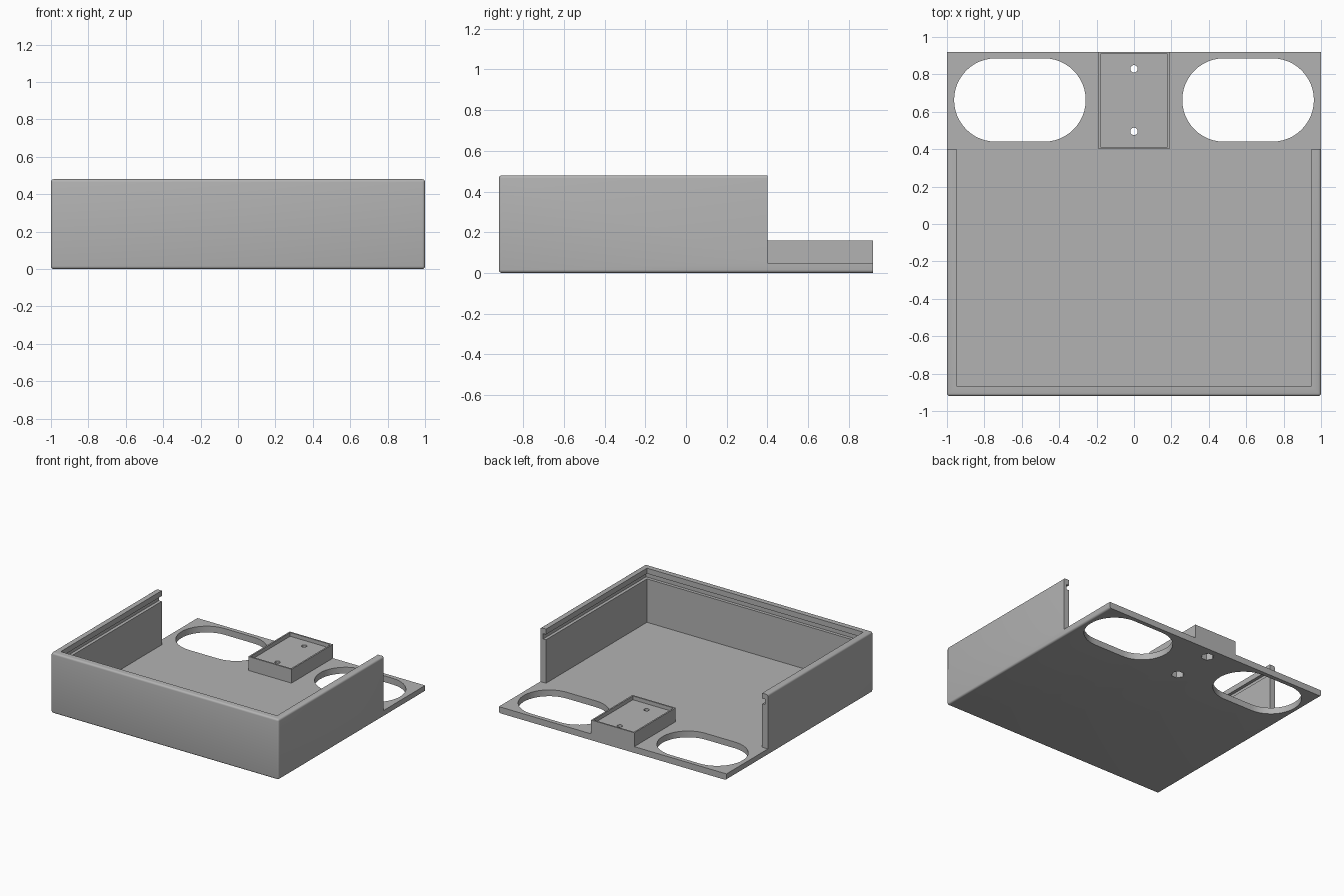
import bpy, bmesh, math

cube = bpy.data.objects.get("Cube")
if cube:
    bpy.data.objects.remove(cube, do_unlink=True)

grey = bpy.data.materials.new("plain grey")
grey.use_nodes = True
colour = (0.45, 0.45, 0.45, 1)
grey.diffuse_color = colour
grey.node_tree.nodes["Principled BSDF"].inputs["Base Color"].default_value = colour


def add_object(name, bm):
    bmesh.ops.recalc_face_normals(bm, faces=bm.faces)
    mesh = bpy.data.meshes.new(name)
    bm.to_mesh(mesh)
    bm.free()
    mesh.materials.append(grey)
    obj = bpy.data.objects.new(name, mesh)
    bpy.context.collection.objects.link(obj)
    return obj


def box(name, x, y, z, round_edges=0):
    """Box from (min, max) ranges; rounding leaves the back face square."""
    bm = bmesh.new()
    bmesh.ops.create_cube(bm, size=1)
    for v in bm.verts:
        v.co = [r[0] if c < 0 else r[1] for c, r in zip(v.co, (x, y, z))]
    if round_edges:
        edges = [e for e in bm.edges if any(v.co.y < 0 for v in e.verts)]
        bmesh.ops.bevel(bm, geom=edges, offset=round_edges, segments=4,
                        profile=0.5, affect='EDGES')
    return add_object(name, bm)


def prism(name, points, z):
    """Upright prism from an outline."""
    bm = bmesh.new()
    face = bm.faces.new([bm.verts.new((px, py, z[0])) for px, py in points])
    top = bmesh.ops.extrude_face_region(bm, geom=[face])["geom"]
    for v in top:
        if isinstance(v, bmesh.types.BMVert):
            v.co.z = z[1]
    return add_object(name, bm)


def circle(cx, cy, r, n):
    return [(cx + r * math.cos(2 * math.pi * i / n),
             cy + r * math.sin(2 * math.pi * i / n)) for i in range(n)]


def stadium(cx, cy, half, r, n=24):
    points = []
    for side, start in ((1, -math.pi / 2), (-1, math.pi / 2)):
        for i in range(n + 1):
            a = start + math.pi * i / n
            points.append((cx + side * half + r * math.cos(a), cy + r * math.sin(a)))
    return points


def combine(obj, other, operation='DIFFERENCE'):
    mod = obj.modifiers.new(other.name, 'BOOLEAN')
    mod.operation, mod.object, mod.solver = operation, other, 'EXACT'
    bpy.context.view_layer.update()
    result = bpy.data.meshes.new_from_object(
        obj.evaluated_get(bpy.context.evaluated_depsgraph_get()))
    obj.modifiers.clear()
    obj.data = result
    bpy.data.objects.remove(other, do_unlink=True)


FLOOR, WALL_END, BACK = 0.05, 0.40, 0.92

# Open-backed tray with rounded outer edges
tray = box("tray", (-1, 1), (-BACK, BACK), (0, 0.48), round_edges=0.015)
combine(tray, box("rear_step", (-2, 2), (WALL_END, 2), (FLOOR, 1)))
combine(tray, box("interior", (-0.95, 0.95), (-0.867, 1.5), (FLOOR, 1)))

# Groove for a sliding lid
combine(tray, box("lid_groove", (-0.975, 0.975), (-0.892, 1.5), (0.395, 0.437)))

# Raised mounting block with a shallow rimmed recess
block = box("mounting_block", (-0.19, 0.19), (WALL_END, BACK), (0.02, 0.16))
combine(block, box("block_recess", (-0.178, 0.178), (WALL_END + 0.012, BACK - 0.012), (0.13, 0.3)))
combine(tray, block, 'UNION')

# Rounded slots in the rear shelf
for side in (-1, 1):
    combine(tray, prism("slot", stadium(side * 0.61, 0.663, 0.129, 0.223), (-0.2, 0.3)))

# Screw holes with hexagonal nut pockets underneath
for y in (0.495, 0.83):
    combine(tray, prism("screw_hole", circle(0, y, 0.02, 24), (-0.2, 0.3)))
    combine(tray, prism("nut_pocket", circle(0, y, 0.048, 6), (-0.2, 0.06)))

# Smooth only the rounded edges
bpy.ops.object.select_all(action='DESELECT')
tray.select_set(True)
bpy.context.view_layer.objects.active = tray
bpy.ops.object.shade_smooth_by_angle(angle=math.radians(30))
